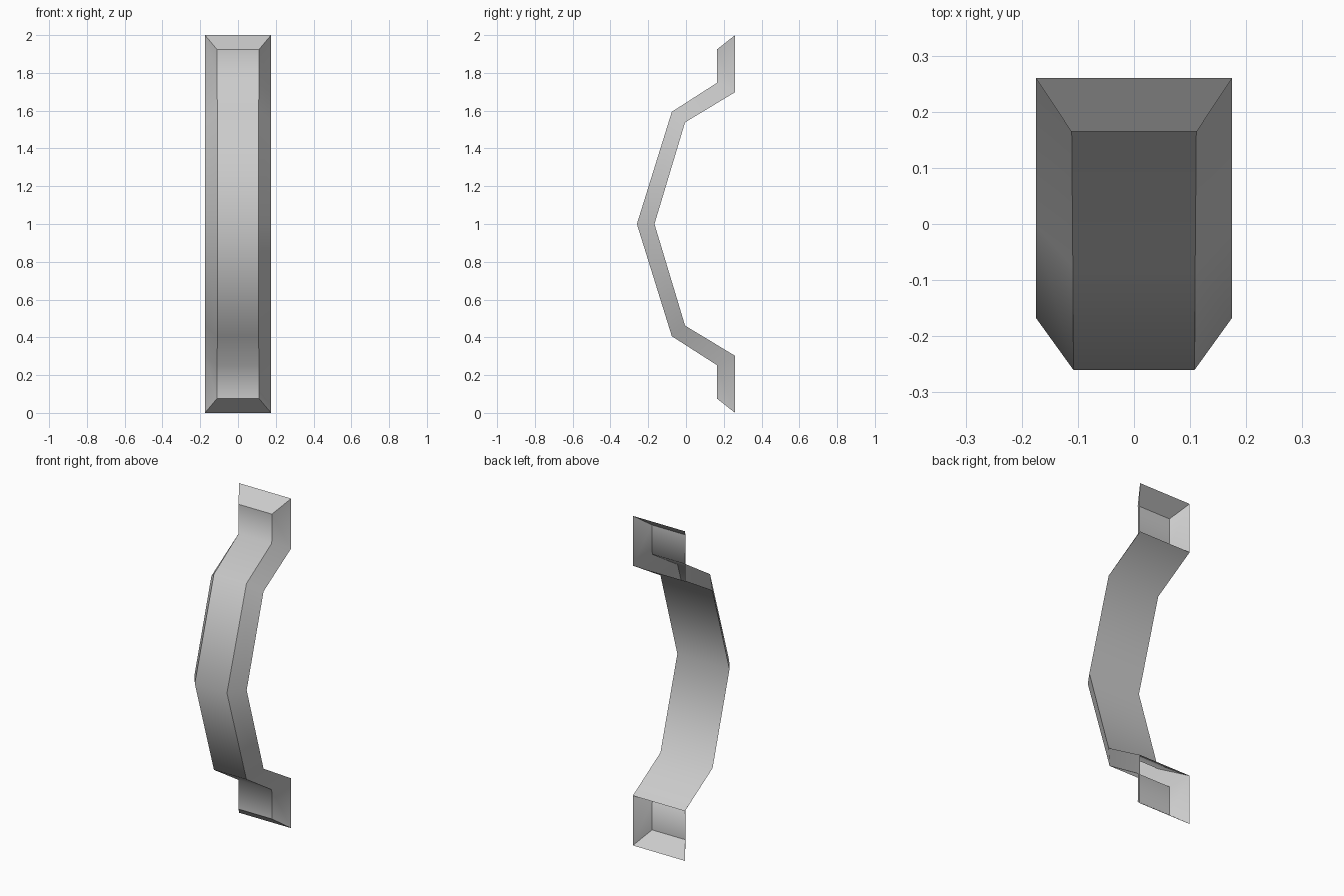
import bpy
import bmesh

cube = bpy.data.objects.get("Cube")
if cube:
    bpy.data.objects.remove(cube, do_unlink=True)

# Plain grey finish
grey = bpy.data.materials.new("light_grey")
grey.use_nodes = True
colour = (0.6, 0.6, 0.6, 1)
grey.diffuse_color = colour
grey.node_tree.nodes["Principled BSDF"].inputs["Base Color"].default_value = colour

# Upper half profiles, foot to middle: (half width, y, height above middle)
FRONT = [(0.112, 0.165, 0.925), (0.111, 0.165, 0.748),
         (0.109, -0.075, 0.594), (0.108, -0.26, 0)]
BACK = [(0.175, 0.26, 1), (0.175, 0.26, 0.698),
        (0.175, -0.005, 0.538), (0.175, -0.167, 0)]


def full_profile(half):
    """Mirror an upper half profile below the middle."""
    return half + [(w, y, -z) for w, y, z in reversed(half[:-1])]


bm = bmesh.new()


def rail(profile, side):
    return [bm.verts.new((side * w, y, 1 + z)) for w, y, z in profile]


front, back = full_profile(FRONT), full_profile(BACK)
rails = [rail(back, -1), rail(front, -1), rail(front, 1), rail(back, 1)]
last = len(front) - 1

# Front and bevelled sides, running the whole length
for a, b in zip(rails, rails[1:]):
    for i in range(last):
        bm.faces.new((a[i], a[i + 1], b[i + 1], b[i]))

# Back of the grip; the two feet stay open behind
for i in range(1, last - 1):
    bm.faces.new((rails[3][i], rails[3][i + 1], rails[0][i + 1], rails[0][i]))

# Sloping ends of the feet
bm.faces.new([r[0] for r in rails])
bm.faces.new([r[last] for r in reversed(rails)])

# Smooth along the length, crisp on the long edges and around the ends
for face in bm.faces:
    face.smooth = True
for line in rails:
    for a, b in zip(line, line[1:]):
        bm.edges.get((a, b)).smooth = False
for end in (0, last):
    for a, b in zip(rails, rails[1:]):
        bm.edges.get((a[end], b[end])).smooth = False

mesh = bpy.data.meshes.new("pull_handle")
bm.to_mesh(mesh)
bm.free()
mesh.materials.append(grey)
handle = bpy.data.objects.new("pull_handle", mesh)
bpy.context.collection.objects.link(handle)
